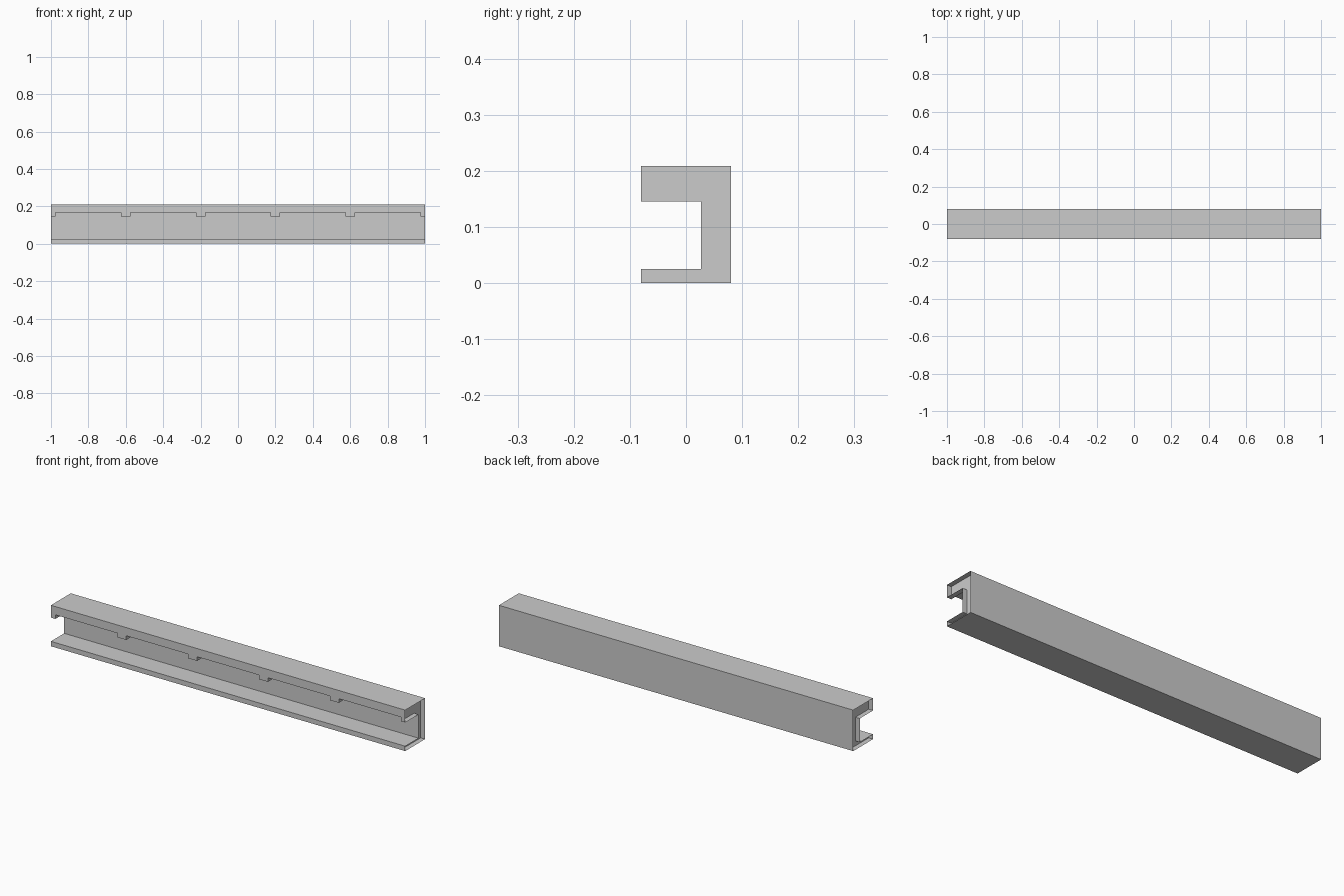
import bpy
import bmesh

if "Cube" in bpy.data.objects:
    bpy.data.objects.remove(bpy.data.objects["Cube"])

HALF_D, TOP, WALL_Y, FLANGE = 0.08, 0.209, 0.027, 0.025
RIB_Z, BAY_Z, RIB_HALF = 0.146, 0.167, 0.025


def profile(soffit):
    """C-shaped section in (y, z), anticlockwise seen from +x."""
    return [(-HALF_D, 0), (HALF_D, 0), (HALF_D, TOP), (-HALF_D, TOP),
            (-HALF_D, soffit), (WALL_Y, soffit), (WALL_Y, FLANGE), (-HALF_D, FLANGE)]


bm = bmesh.new()


def ring(x, soffit):
    return [bm.verts.new((x, y, z)) for y, z in profile(soffit)]


def section(x0, x1, soffit):
    """Open-ended length of channel skin."""
    a, b = ring(x0, soffit), ring(x1, soffit)
    for i in range(8):
        j = (i + 1) % 8
        bm.faces.new((a[i], a[j], b[j], b[i])).normal_flip()


def step(x, side):
    """Side face of a rib, facing along side * x."""
    pts = [(-HALF_D, RIB_Z), (WALL_Y, RIB_Z), (WALL_Y, BAY_Z), (-HALF_D, BAY_Z)]
    f = bm.faces.new([bm.verts.new((x, y, z)) for y, z in pts])
    if side < 0:
        f.normal_flip()


# Alternating ribs and bays, with half ribs at both open ends
centres = [-1 + 0.4 * i for i in range(6)]
for c in centres:
    section(max(c - RIB_HALF, -1), min(c + RIB_HALF, 1), RIB_Z)
    if c < 0.9:
        section(c + RIB_HALF, c + 0.4 - RIB_HALF, BAY_Z)
    for side in (-1, 1):
        if -0.9 < c < 0.9:
            step(c + side * RIB_HALF, side)

# Recessed end partitions, set one half rib in from each end
for side in (-1, 1):
    f = bm.faces.new(ring(side * (1 - RIB_HALF), RIB_Z))
    if side < 0:
        f.normal_flip()

bmesh.ops.remove_doubles(bm, verts=bm.verts, dist=1e-5)
# Faces are wound so that the skin points outwards
skin = [f for f in bm.faces if abs(f.calc_center_median().y - HALF_D) < 1e-5]
bm.normal_update()
if skin[0].normal.y < 0:
    for f in bm.faces:
        if abs(f.normal.x) < 0.5:
            f.normal_flip()

mesh = bpy.data.meshes.new("ribbed_channel")
bm.to_mesh(mesh)
bm.free()
obj = bpy.data.objects.new("ribbed_channel", mesh)
bpy.context.collection.objects.link(obj)
